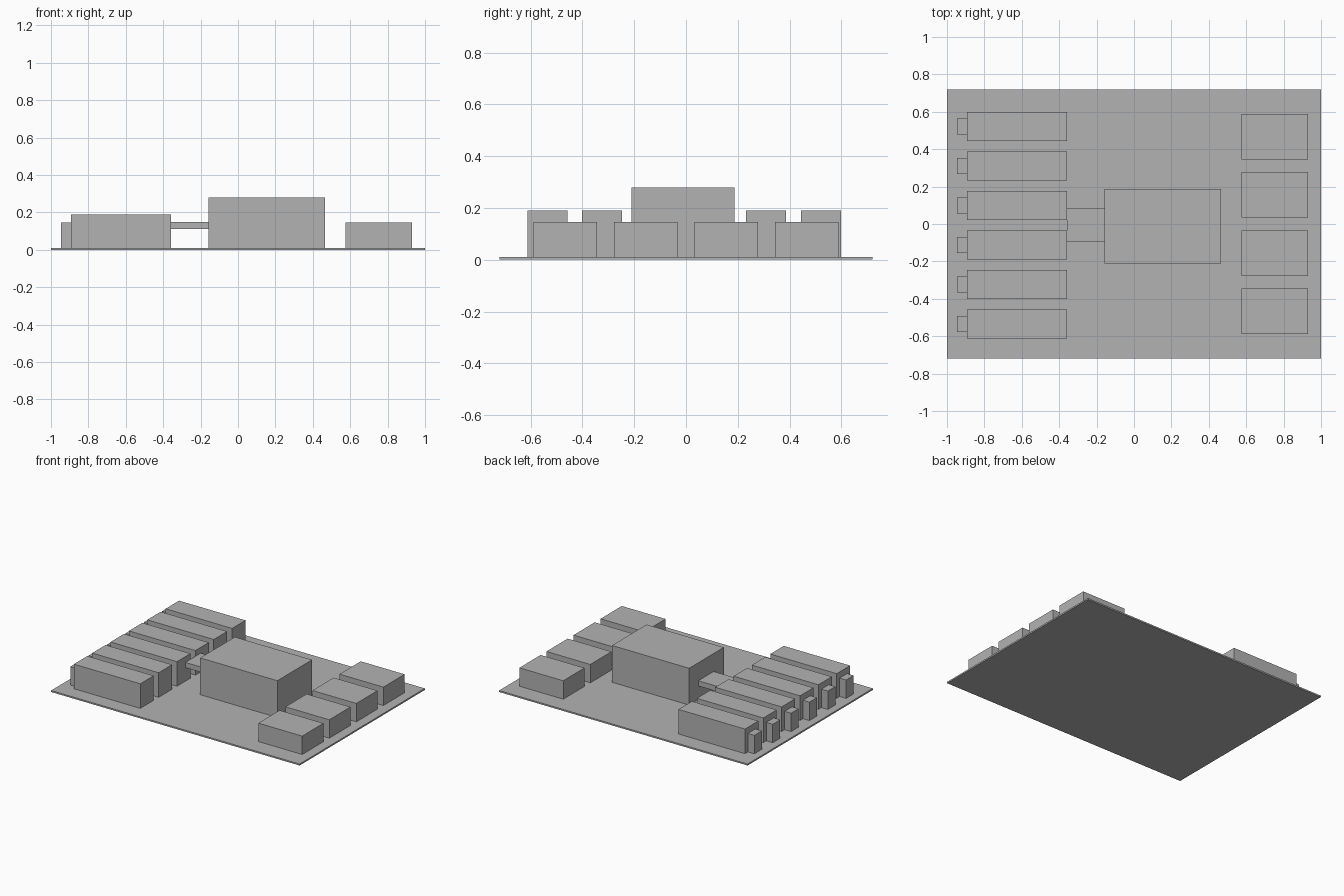
import bpy

cube = bpy.data.objects.get("Cube")
if cube:
    bpy.data.objects.remove(cube, do_unlink=True)

grey = bpy.data.materials.new("plain grey")
grey.use_nodes = True
colour = (0.45, 0.45, 0.45, 1)
grey.diffuse_color = colour
grey.node_tree.nodes["Principled BSDF"].inputs["Base Color"].default_value = colour


def box(name, x, y, z):
    """Box spanning the given (low, high) range on each axis."""
    bpy.ops.mesh.primitive_cube_add(size=1, location=[sum(r) / 2 for r in (x, y, z)])
    ob = bpy.context.object
    ob.name = name
    ob.scale = [r[1] - r[0] for r in (x, y, z)]
    bpy.ops.object.transform_apply(location=False, rotation=False, scale=True)
    ob.data.materials.append(grey)


def span(centre, width):
    return centre - width / 2, centre + width / 2


GROUND = 0.011

# Site slab
box("ground_slab", (-1, 1), (-0.72, 0.72), (0, GROUND))

# Main hall and the raised link to the long blocks
box("main_hall", (-0.157, 0.464), (-0.21, 0.188), (GROUND, 0.279))
box("raised_link", (-0.358, -0.157), (-0.094, 0.083), (0.11, 0.148))

# Row of long blocks, each with a small annex on its outer end
for i in range(6):
    y = -0.007 + (i - 2.5) * 0.211
    box(f"long_block_{i + 1}", (-0.893, -0.358), span(y, 0.154), (GROUND, 0.19))
    box(f"annex_{i + 1}", (-0.945, -0.893), span(y, 0.086), (GROUND, 0.145))

# Row of low sheds
for i in range(4):
    y = (i - 1.5) * 0.311
    box(f"low_shed_{i + 1}", (0.576, 0.929), span(y, 0.244), (GROUND, 0.145))
